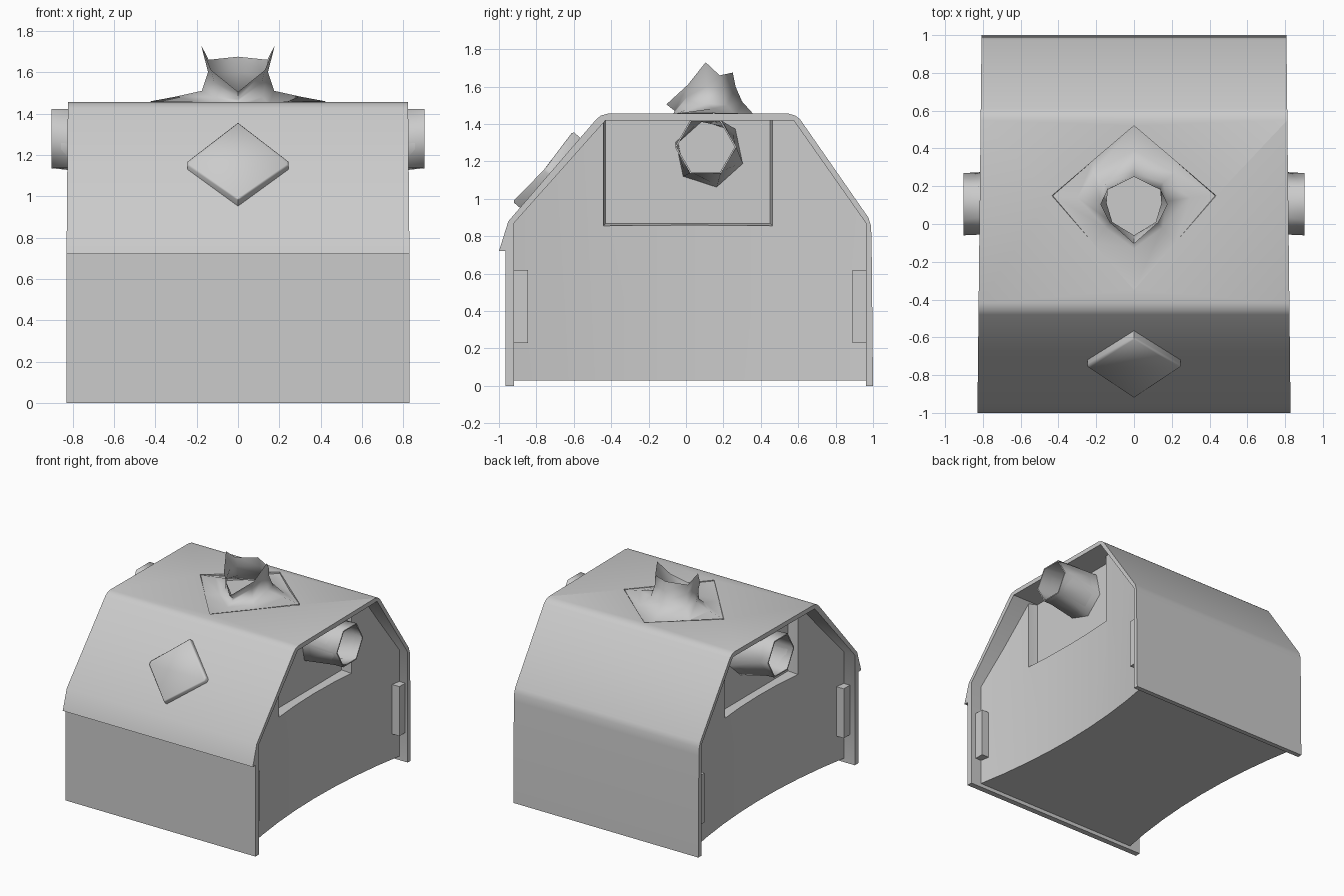
import bpy, bmesh, math
from mathutils import Vector

if "Cube" in bpy.data.objects:
    bpy.data.objects.remove(bpy.data.objects["Cube"], do_unlink=True)

grey = bpy.data.materials.new("light grey")
grey.use_nodes = True
grey.diffuse_color = (0.6, 0.6, 0.6, 1)
grey.node_tree.nodes["Principled BSDF"].inputs["Base Color"].default_value = (0.6, 0.6, 0.6, 1)


def finish(bm, name, angle):
    """Turn a bmesh into a shaded, coloured object."""
    mesh = bpy.data.meshes.new(name)
    bm.to_mesh(mesh)
    bm.free()
    mesh.materials.append(grey)
    ob = bpy.data.objects.new(name, mesh)
    bpy.context.collection.objects.link(ob)
    shade(ob, angle)
    return ob


def shade(ob, angle):
    bpy.ops.object.select_all(action='DESELECT')
    ob.select_set(True)
    bpy.context.view_layer.objects.active = ob
    bpy.ops.object.shade_smooth_by_angle(angle=math.radians(angle))


def loft(rings, caps=True, recalc=True):
    """Bridge rings of equal length, optionally closing both ends."""
    bm = bmesh.new()
    rows = [[bm.verts.new(p) for p in ring] for ring in rings]
    for a, b in zip(rows, rows[1:]):
        for i in range(len(a)):
            j = (i + 1) % len(a)
            bm.faces.new((a[i], a[j], b[j], b[i]))
    if caps:
        bm.faces.new(rows[0][::-1])
        bm.faces.new(rows[-1])
    if recalc:
        bmesh.ops.remove_doubles(bm, verts=bm.verts, dist=1e-5)
        bmesh.ops.recalc_face_normals(bm, faces=bm.faces)
    return bm


def cut(ob, cutter, angle):
    """Subtract the cutter from the object and delete it."""
    cutter.hide_render = True
    bpy.context.view_layer.objects.active = ob
    mod = ob.modifiers.new("cut", 'BOOLEAN')
    mod.operation, mod.solver, mod.object = 'DIFFERENCE', 'EXACT', cutter
    bpy.ops.object.modifier_move_to_index(modifier=mod.name, index=0)
    bpy.ops.object.modifier_apply(modifier=mod.name)
    bpy.data.objects.remove(cutter, do_unlink=True)


# Outer shell: an arched band, slightly narrower at the back
outer = [(-.965, 0), (-.965, .72), (-1, .72), (-.95, .88), (-.48, 1.425), (-.455, 1.445), (-.42, 1.455),
         (.55, 1.455), (.585, 1.445), (.61, 1.425), (.975, .9), (.988, .86), (.992, .8), (1, 0)]
inner = [(.962, 0), (.962, .87), (.575, 1.42), (-.43, 1.42), (-.92, .87), (-.92, 0)]
half = lambda y: .818 - .011 * y
shell = finish(loft([[(s * half(y), y, z) for y, z in outer + inner] for s in (-1, 1)]), "shell", 48)

# Inner body with end walls that bow inward
ys = [-.935 + 1.91 * i / 8 for i in range(9)]
wall = lambda y: .645 + .09 * ((y - .02) / .95) ** 2
plan = [(wall(y), y) for y in ys] + [(-wall(y), y) for y in reversed(ys)]
bm = loft([[(x, y, z) for x, y in plan] for z in (.03, 1.43)])
for point, normal in (((0, -.93, .87), (0, -.55, .49)), ((0, .97, .87), (0, .55, .385))):
    res = bmesh.ops.bisect_plane(bm, geom=bm.verts[:] + bm.edges[:] + bm.faces[:],
                                 plane_co=point, plane_no=normal, clear_outer=True)
    bmesh.ops.holes_fill(bm, edges=[e for e in bm.edges if e.is_boundary])
bmesh.ops.recalc_face_normals(bm, faces=bm.faces)
body = finish(bm, "inner_body", 30)


# Recessed window panels in both end walls
def rect(x, grow):
    return [(x, -.43 - grow, .868 - grow), (x, .45 + grow, .868 - grow),
            (x, .45 + grow, 1.5), (x, -.43 - grow, 1.5)]


for s in (-1, 1):
    cut(body, finish(loft([rect(s * .59, 0), rect(s * .665, .012), rect(s * .9, .012)]), "window_cutter", 30), 30)
shade(body, 30)

# Roof opening for the collar
diamond = [(0, -.35), (.2175, -.1), (.435, .15), (.2175, .335), (0, .52),
           (-.2175, .335), (-.435, .15), (-.2175, -.1)]
for target in (shell, body):
    cut(target, finish(loft([[(x, y, z) for x, y in diamond] for z in (1.405, 1.6)]), "roof_cutter", 30), 48)
shade(shell, 48)


# Spiked collar: half rings from front to back, mirrored in x
def mirror_ring(pts):
    return pts + [(-x, y, z) for x, y, z in pts[-2:0:-1]]


collar = [
    [(0, -.35, 1.457), (.2175, -.1, 1.457), (.435, .15, 1.459), (.2175, .335, 1.457), (0, .52, 1.457)],
    [(0, -.35, 1.45), (.2175, -.1, 1.45), (.43, .15, 1.458), (.2175, .335, 1.435), (0, .52, 1.445)],
    [(0, -.13, 1.425), (.15, -.02, 1.445), (.3, .14, 1.482), (.2175, .27, 1.44), (0, .39, 1.42)],
    [(0, -.07, 1.45), (.12, .01, 1.48), (.175, .12, 1.51), (.155, .22, 1.5), (0, .3, 1.52)],
    [(0, -.06, 1.47), (.115, .01, 1.55), (.145, .11, 1.6), (.138, .19, 1.59), (0, .265, 1.6)],
    [(0, -.105, 1.505), (.13, .01, 1.61), (.178, .105, 1.73), (.142, .18, 1.66), (0, .25, 1.675)],
]
finish(loft([mirror_ring(r) for r in collar], caps=False, recalc=False), "roof_collar", 65)

# Diamond plate on the front slope
along, out = Vector((0, .65, .76)), Vector((0, -.76, .65))
centre = Vector((0, -.765, 1.172))
shape = [(0, -.247), (.245, -.012), (.245, .012), (0, .247), (-.245, .012), (-.245, -.012)]


def plate_ring(scale, lift):
    return [centre + Vector((u * scale, 0, 0)) + along * v * scale
            + out * (lift - .015 * abs(u) / .245) for u, v in shape]


bm = loft([plate_ring(1, -.08), plate_ring(1, -.008), plate_ring(.96, 0)])
finish(bm, "front_diamond", 60)


# Hollow six-sided side tubes, flaring toward the wall
def hexagon(x, y, z, r, twist):
    return [(x, y + r * math.cos(a), z + r * math.sin(a))
            for a in (math.radians(60 * i + twist) for i in range(6))]


for s, side in ((1, "left"), (-1, "right")):
    rings = [hexagon(s * .58, .125, 1.245, .19, -18), hexagon(s * .83, .108, 1.275, .165, -3),
             hexagon(s * .903, .105, 1.278, .165, 0), hexagon(s * .903, .105, 1.278, .155, 0),
             hexagon(s * .58, .125, 1.245, .175, -18)]
    finish(loft(rings + rings[:1], caps=False), side + "_tube", 65)
    # Small blocks on the front and back flanges
    for y0, y1, end in ((-.925, -.845, "front"), (.89, .965, "back")):
        block = [[(s * x, y, z) for y, z in ((y0, .23), (y1, .23), (y1, .62), (y0, .62))] for x in (.66, .785)]
        finish(loft(block), f"{side}_{end}_block", 30)
